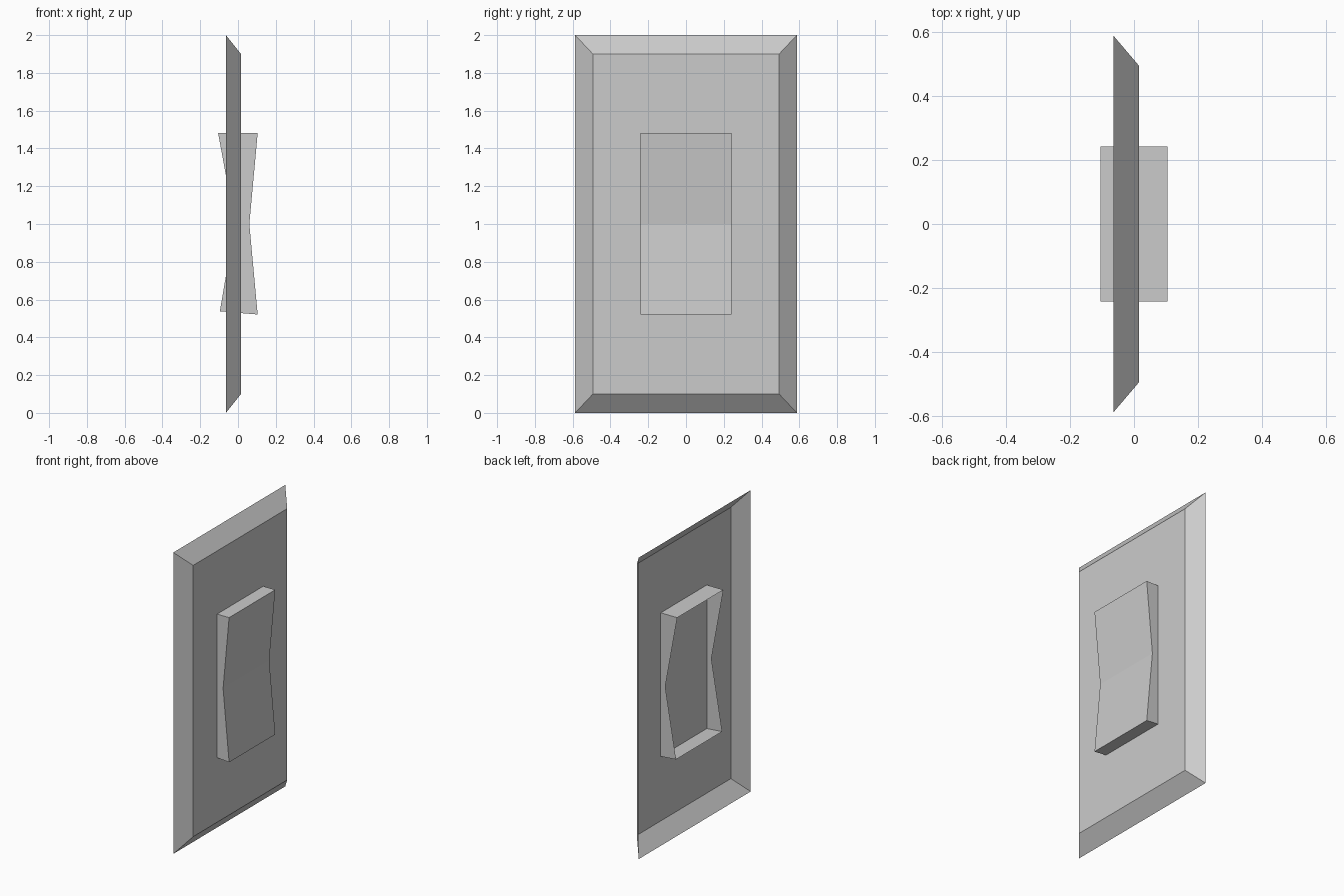
import bpy
import bmesh

if "Cube" in bpy.data.objects:
    bpy.data.objects.remove(bpy.data.objects["Cube"])


def open_shell(name, rings):
    """Skin between rings of points and cap the last one; the first stays open."""
    bm = bmesh.new()
    loops = [[bm.verts.new(p) for p in ring] for ring in rings]
    n = len(rings[0])
    for a, b in zip(loops, loops[1:]):
        for i in range(n):
            j = (i + 1) % n
            bm.faces.new((a[i], a[j], b[j], b[i]))
    return bm, loops


def finish(bm, name):
    mesh = bpy.data.meshes.new(name)
    bm.normal_update()
    bm.to_mesh(mesh)
    bm.free()
    obj = bpy.data.objects.new(name, mesh)
    bpy.context.collection.objects.link(obj)
    return obj


def rect(x, half_y, z0, z1):
    return [(x, -half_y, z0), (x, half_y, z0), (x, half_y, z1), (x, -half_y, z1)]


# Wall plate: bevelled rim and flat front, hollow at the back
bm, loops = open_shell("wall_plate", [rect(-0.064, 0.587, 0.0, 2.0),
                                      rect(0.016, 0.493, 0.1, 1.9)])
bm.faces.new(loops[-1])
finish(bm, "wall_plate")


# Rocker: bent front, bow-tie sides, open at the back
def rocker_ring(profile, half_y):
    right = [(x, half_y, z) for x, z in profile]
    left = [(x, -half_y, z) for x, z in reversed(profile)]
    return right + left


back = [(-0.096, 0.538), (-0.017, 1.0), (-0.105, 1.481)]
front = [(0.104, 0.521), (0.06, 1.0), (0.104, 1.481)]
bm, loops = open_shell("rocker", [rocker_ring(back, 0.242), rocker_ring(front, 0.242)])
f = loops[-1]
bm.faces.new((f[0], f[1], f[4], f[5]))
bm.faces.new((f[1], f[2], f[3], f[4]))
finish(bm, "rocker")
